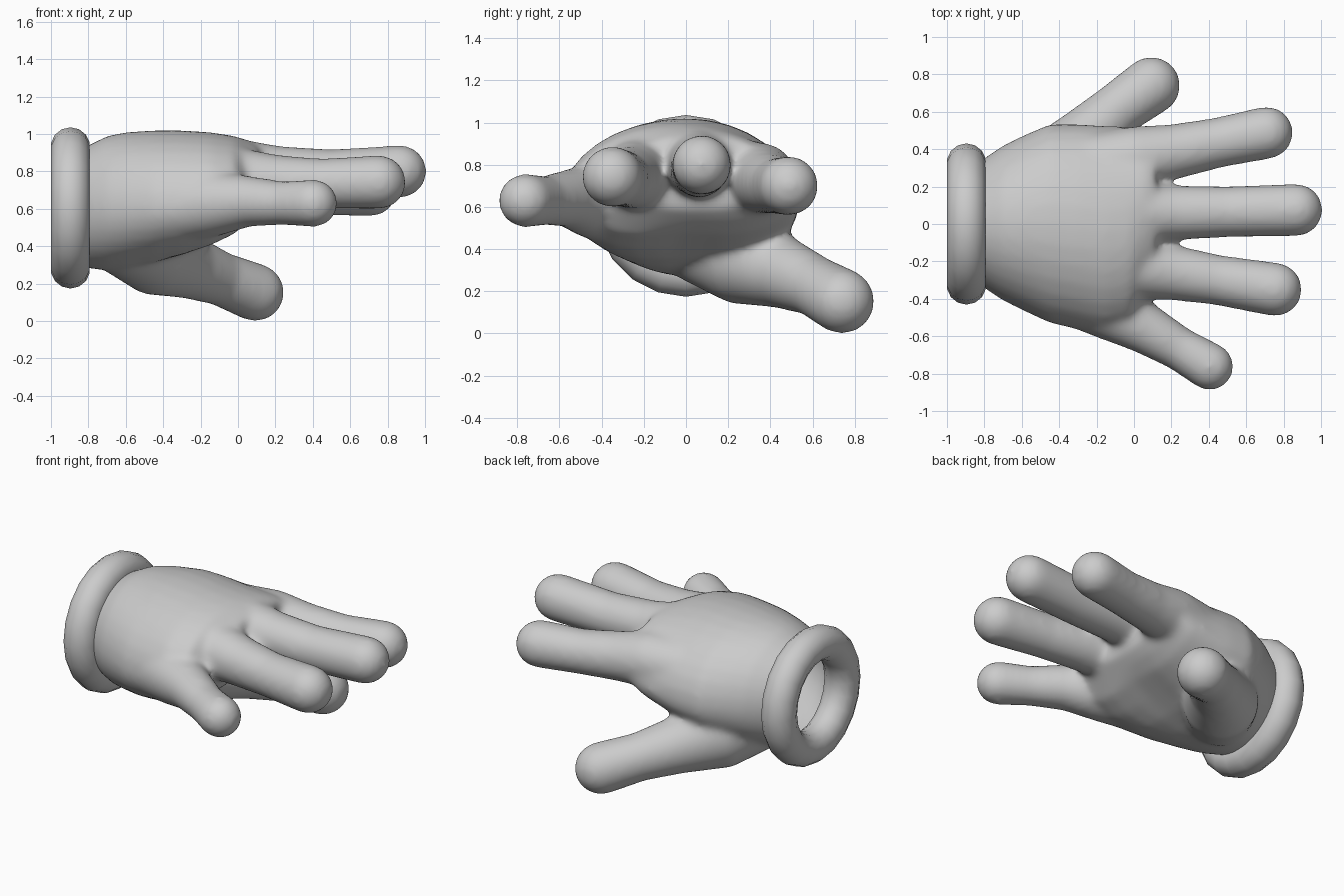
import bpy, bmesh
from math import sin, cos, pi, radians, exp
from mathutils import Vector

if "Cube" in bpy.data.objects:
    bpy.data.objects.remove(bpy.data.objects["Cube"])

SIDES = 32
bm = bmesh.new()


def loft(rings):
    """Closed skin through equal-sized rings of points."""
    vs = [[bm.verts.new(p) for p in r] for r in rings]
    faces = [bm.faces.new(vs[0]), bm.faces.new(vs[-1])]
    for a, b in zip(vs, vs[1:]):
        for i in range(len(a)):
            j = (i + 1) % len(a)
            faces.append(bm.faces.new((a[i], a[j], b[j], b[i])))
    bmesh.ops.recalc_face_normals(bm, faces=faces)


def digit(*stations):
    """Round-ended tube through (x, y, z, radius) stations."""
    pts = [Vector(s[:3]) for s in stations]
    rad = [s[3] + 0.004 for s in stations]
    last = len(pts) - 1
    rings = []

    def ring(c, d, r):
        side = d.cross(Vector((0, 0, 1))).normalized()
        up = side.cross(d)
        rings.append([c + r * (cos(t) * side + sin(t) * up)
                      for t in (2 * pi * k / SIDES for k in range(SIDES))])

    for i, (p, r) in enumerate(zip(pts, rad)):
        d = (pts[min(i + 1, last)] - pts[max(i - 1, 0)]).normalized()
        if i == 0:
            for a in (85, 65, 45, 22):
                ring(p - d * r * sin(radians(a)), d, r * cos(radians(a)))
        ring(p, d, r)
        if i == last:
            for a in (15, 30, 45, 60, 75, 87):
                ring(p + d * r * sin(radians(a)), d, r * cos(radians(a)))
    loft(rings)


# Palm: x, y min, y max, top z, widest z, bottom z, hollow of the underside
palm = [(-0.92, -0.29, 0.29, 0.90, 0.61, 0.32, 0),
        (-0.84, -0.31, 0.32, 0.92, 0.61, 0.29, 0),
        (-0.79, -0.35, 0.36, 0.945, 0.61, 0.28, 0),
        (-0.70, -0.41, 0.42, 0.99, 0.61, 0.27, 0),
        (-0.60, -0.46, 0.47, 1.01, 0.61, 0.275, 0),
        (-0.45, -0.53, 0.535, 1.02, 0.61, 0.295, 0.05),
        (-0.30, -0.565, 0.535, 1.02, 0.61, 0.325, 0.12),
        (-0.15, -0.595, 0.525, 1.01, 0.62, 0.375, 0.2),
        (-0.02, -0.56, 0.52, 0.99, 0.64, 0.44, 0.2),
        (0.06, -0.42, 0.51, 0.965, 0.67, 0.52, 0.1),
        (0.12, -0.33, 0.46, 0.935, 0.71, 0.59, 0)]
rings = []
for x, y0, y1, top, mid, bot, hollow in palm:
    ring = []
    for k in range(SIDES):
        t = 2 * pi * k / SIDES
        y = (y0 + y1) / 2 + (y1 - y0) / 2 * cos(t)
        dent = 1 - hollow * exp(-(y / 0.2) ** 2)
        h = (top - mid) if sin(t) > 0 else (mid - bot) * dent
        ring.append((x, y, mid + h * sin(t)))
    rings.append(ring)
loft(rings)

# Index, middle, ring and little fingers, then thumb
digit((-0.30, 0.29, 0.72, 0.18), (0.02, 0.355, 0.735, 0.165), (0.22, 0.388, 0.715, 0.143),
      (0.45, 0.435, 0.70, 0.13), (0.71, 0.488, 0.70, 0.137))
digit((-0.30, 0.06, 0.78, 0.18), (0.04, 0.06, 0.805, 0.16), (0.22, 0.06, 0.79, 0.142),
      (0.50, 0.065, 0.782, 0.132), (0.868, 0.075, 0.80, 0.137))
digit((-0.30, -0.19, 0.74, 0.18), (0.02, -0.232, 0.755, 0.165), (0.22, -0.262, 0.74, 0.143),
      (0.45, -0.30, 0.735, 0.13), (0.755, -0.35, 0.743, 0.14))
digit((-0.42, -0.30, 0.60, 0.20), (-0.12, -0.45, 0.63, 0.172), (0.06, -0.56, 0.64, 0.132),
      (0.24, -0.665, 0.63, 0.113), (0.405, -0.762, 0.63, 0.124))
digit((-0.60, 0.07, 0.45, 0.21), (-0.43, 0.28, 0.355, 0.22), (-0.25, 0.465, 0.285, 0.165),
      (-0.09, 0.61, 0.225, 0.14), (0.093, 0.74, 0.153, 0.151))

# Fuse into one soft skin
mesh = bpy.data.meshes.new("glove_hand")
bm.to_mesh(mesh)
bm.free()
hand = bpy.data.objects.new("glove_hand", mesh)
bpy.context.collection.objects.link(hand)
fuse = hand.modifiers.new("fuse", 'REMESH')
fuse.mode = 'VOXEL'
fuse.voxel_size = 0.018
soften = hand.modifiers.new("soften", 'SMOOTH')
soften.factor = 0.5
soften.iterations = 20
bpy.context.view_layer.update()
skin = bpy.data.meshes.new_from_object(
    hand.evaluated_get(bpy.context.evaluated_depsgraph_get()))
hand.modifiers.clear()

# Open the wrist so the glove is hollow
bm = bmesh.new()
bm.from_mesh(skin)
bmesh.ops.bisect_plane(bm, geom=bm.verts[:] + bm.edges[:] + bm.faces[:],
                       plane_co=(-0.82, 0, 0), plane_no=(-1, 0, 0), clear_outer=True)
bm.to_mesh(skin)
bm.free()
hand.data = skin
for p in skin.polygons:
    p.use_smooth = True

# Rolled cuff
bpy.ops.mesh.primitive_torus_add(major_segments=20, minor_segments=14,
                                 major_radius=0.325, minor_radius=0.106,
                                 location=(-0.896, 0, 0.605),
                                 rotation=(0, radians(90), 0))
cuff = bpy.context.object
cuff.name = "cuff"
for p in cuff.data.polygons:
    p.use_smooth = True
